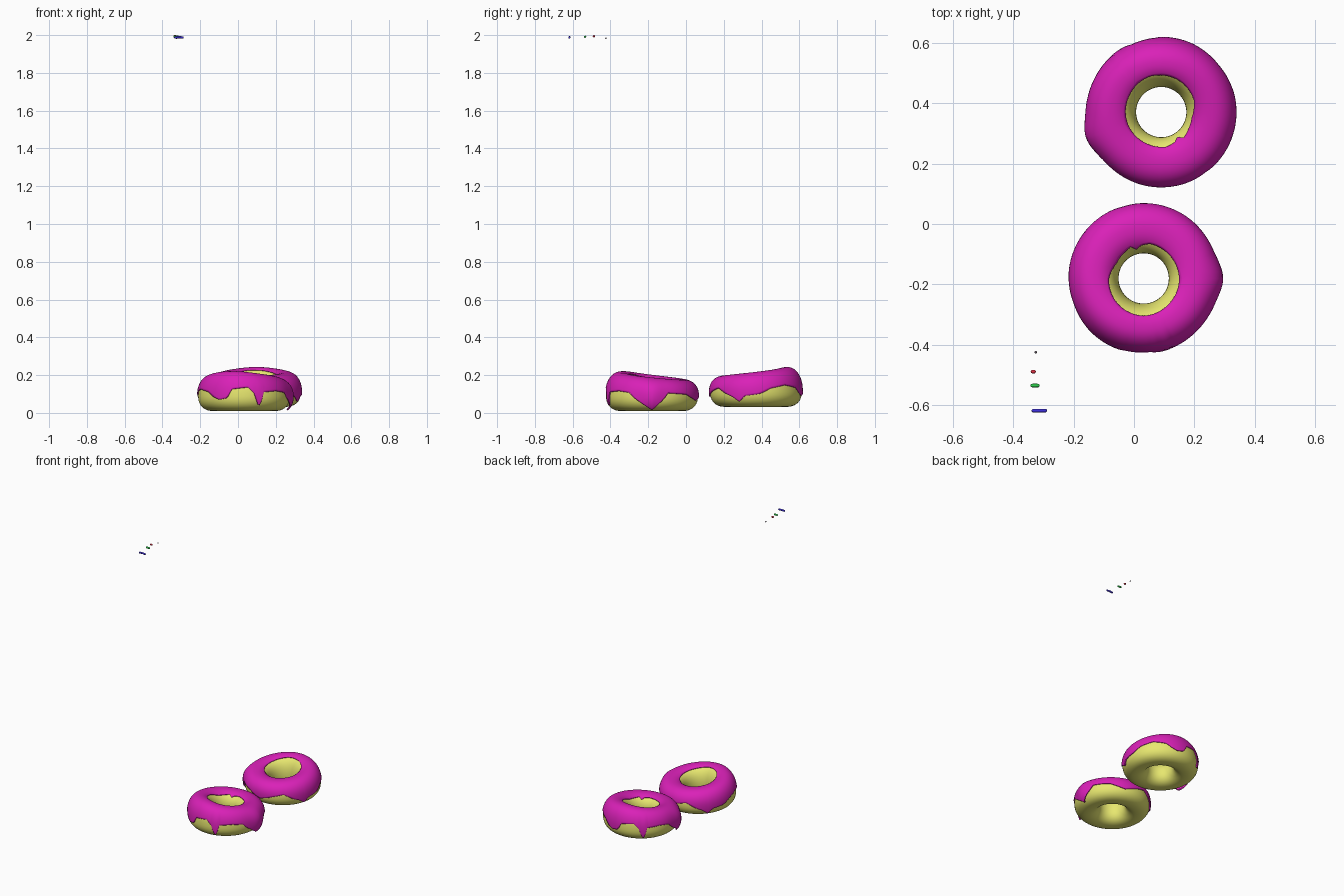
import bpy, bmesh
from math import sin, cos, asin, pi, radians, exp, degrees
from mathutils import Vector

if "Cube" in bpy.data.objects:
    bpy.data.objects.remove(bpy.data.objects["Cube"])

RING, TUBE, MID = 0.163, 0.080, 0.088   # ring radius, tube radius, height of the waist


def material(name, rgb):
    m = bpy.data.materials.new(name)
    m.diffuse_color = (*rgb, 1)
    m.use_nodes = True
    m.node_tree.nodes["Principled BSDF"].inputs["Base Color"].default_value = m.diffuse_color
    return m


dough_mat = material("dough", (0.80, 0.80, 0.16))
icing_mat = material("icing", (0.70, 0.015, 0.48))

# Lower edge height of the icing round the ring (degrees, z)
EDGE = [(-180, .10), (-160, .11), (-140, .10), (-122, .072), (-112, .08), (-105, .108),
        (-85, .115), (-77, .095), (-71, .03), (-65, .10), (-46, .105), (-29, .10),
        (-15, .06), (0, .012), (12, .065), (20, .10), (47, .095), (70, .068),
        (90, .09), (107, .105), (131, .065), (140, .038), (147, .07), (165, .08), (180, .10)]
# Inner edge of the icing (degrees, angle round the tube)
INNER = [(-180, 122), (-135, 118), (-90, 115), (-45, 119), (0, 120), (45, 122), (80, 121),
         (95, 127), (104, 138), (112, 124), (130, 130), (150, 133), (165, 128), (180, 122)]


def lookup(table, deg):
    for (a, u), (b, v) in zip(table, table[1:]):
        if a <= deg <= b:
            return u + (v - u) * (deg - a) / (b - a)
    return table[-1][1]


def bump(deg, centre, width):
    d = (deg - centre + 180) % 360 - 180
    return exp(-(d / width) ** 2)


def power(v):
    return (1 if v >= 0 else -1) * abs(v) ** 0.9


def section(deg, a, grow=0.0):
    """Radius and height on the lopsided tube at ring angle deg, tube angle a."""
    top = 0.188 + 0.018 * cos(radians(deg + 112)) + 0.009 * bump(deg, -112, 45)
    h = (top - MID + grow) if sin(a) > 0 else 0.078
    return RING + (TUBE + grow) * power(cos(a)), MID + h * power(sin(a))


def grid_mesh(name, point, nu, nv, closed_v):
    bm = bmesh.new()
    rows = nv if closed_v else nv + 1
    g = [[bm.verts.new(point(i, j)) for j in range(rows)] for i in range(nu)]
    for i in range(nu):
        n = g[(i + 1) % nu]
        for j in range(nv):
            k = (j + 1) % rows
            bm.faces.new((g[i][j], n[j], n[k], g[i][k])).smooth = True
    me = bpy.data.meshes.new(name)
    bm.to_mesh(me)
    bm.free()
    return me


NU, ND, NI = 144, 40, 22


def dough_point(i, j):
    t = i / NU * 2 * pi
    r, z = section(degrees(t), j / ND * 2 * pi)
    return Vector((r * cos(t), r * sin(t), z))


def icing_point(i, j):
    deg = i / NU * 360 - 180
    t = radians(deg)
    edge = lookup(EDGE, deg)
    start = asin(max(-0.96, min(0.95, (edge - MID) / 0.08)))
    end = radians(lookup(INNER, deg))
    f = j / NI
    a = start + (end - start) * f
    r, z = section(deg, a, 0.006)
    if a < 0:                                   # drips hang away from the dough
        r += 0.65 * (RING + TUBE + 0.006 - r)
    r += 0.014 * bump(deg, 0, 13) * max(0, cos(a)) ** 2
    return Vector((r * cos(t), r * sin(t), z))


dough = grid_mesh("dough", dough_point, NU, ND, True)
icing = grid_mesh("icing", icing_point, NU, NI, False)
dough.materials.append(dough_mat)
icing.materials.append(icing_mat)


def place(name, mesh, loc, rot=0):
    ob = bpy.data.objects.new(name, mesh)
    ob.location = loc
    ob.rotation_euler.z = radians(rot)
    bpy.context.collection.objects.link(ob)
    return ob


# Two copies of the doughnut
for label, loc, rot in (("front", (0.032, -0.18, 0), 0), ("back", (0.09, 0.37, 0.022), 199)):
    place(label + "_dough", dough, loc, rot)
    ic = place(label + "_icing", icing, loc, rot)
    s = ic.modifiers.new("thickness", 'SOLIDIFY')
    s.thickness, s.offset = 0.008, -1


# Loose sprinkles high above
def sprinkle(name, loc, length, radius, rgb, bend=0.0):
    bm = bmesh.new()
    bmesh.ops.create_uvsphere(bm, u_segments=16, v_segments=12, radius=radius)
    cuts = [e for e in bm.edges if abs(e.verts[0].co.z) < 1e-5 and abs(e.verts[1].co.z) < 1e-5]
    if length > 2 * radius:                     # stretch the sphere into a capsule
        for v in bm.verts:
            z = v.co.z
            half = length / 2 - radius
            shift = half * max(-1, min(1, z / (radius * 0.25)))
            v.co = Vector((z + shift, v.co.y, -v.co.x))
            v.co.z -= bend * (v.co.x / (length / 2)) ** 2
    for f in bm.faces:
        f.smooth = True
    me = bpy.data.meshes.new(name)
    bm.to_mesh(me)
    bm.free()
    me.materials.append(material(name, rgb))
    place(name, me, loc)


sprinkle("round_sprinkle", (-0.325, -0.424, 1.983), 0.008, 0.004, (0.15, 0.12, 0.15))
sprinkle("short_sprinkle", (-0.333, -0.488, 1.994), 0.017, 0.006, (0.75, 0.03, 0.06))
sprinkle("medium_sprinkle", (-0.327, -0.534, 1.991), 0.030, 0.006, (0.03, 0.65, 0.08))
sprinkle("long_sprinkle", (-0.313, -0.617, 1.989), 0.051, 0.006, (0.05, 0.03, 0.75), 0.002)
